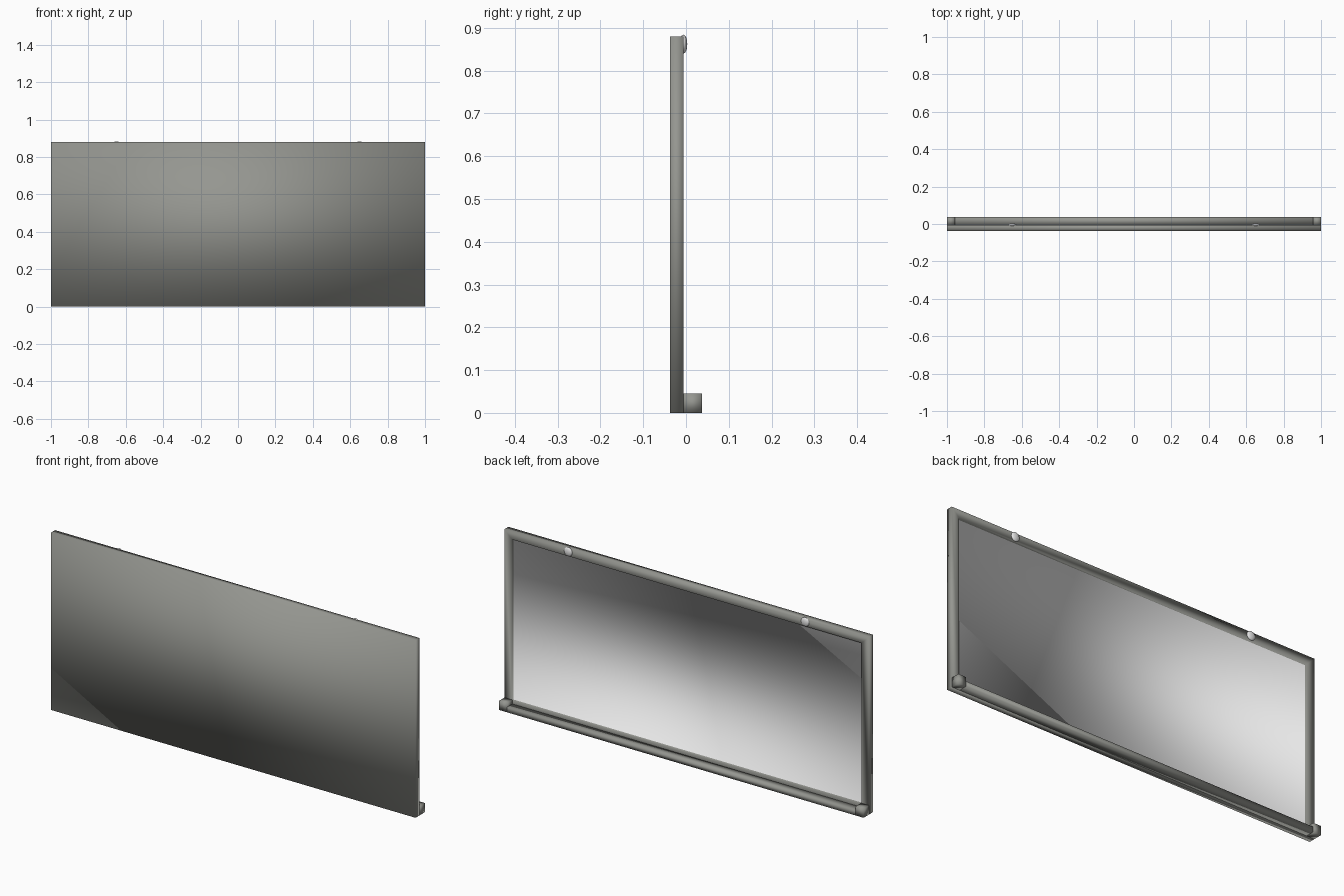
import bpy, bmesh, math

if "Cube" in bpy.data.objects:
    bpy.data.objects.remove(bpy.data.objects["Cube"])


def material(name, rgb):
    m = bpy.data.materials.new(name)
    m.diffuse_color = (*rgb, 1)
    m.use_nodes = True
    m.node_tree.nodes["Principled BSDF"].inputs["Base Color"].default_value = m.diffuse_color
    return m


GREY = material("frame_grey", (0.30, 0.305, 0.28))
WHITE = material("board_white", (0.80, 0.80, 0.80))


def finish(name, bm, mat):
    bmesh.ops.recalc_face_normals(bm, faces=bm.faces)
    for f in bm.faces:
        f.smooth = True
    me = bpy.data.meshes.new(name)
    bm.to_mesh(me)
    bm.free()
    me.materials.append(mat)
    ob = bpy.data.objects.new(name, me)
    bpy.context.collection.objects.link(ob)
    return ob


def box(name, x, y, z, mat):
    bm = bmesh.new()
    bmesh.ops.create_cube(bm, size=1)
    for v in bm.verts:
        for i, (a, b) in enumerate((x, y, z)):
            v.co[i] = a if v.co[i] < 0 else b
    return finish(name, bm, mat)


H, FRONT, BACK = 0.88, -0.037, -0.006   # board height and thickness
RIM, RECESS = 0.057, 0.014              # frame width, depth of writing surface

# frame: solid slab whose +y face is inset and pushed in; recessed face is white
frame = box("board_frame", (-1, 1), (FRONT, BACK), (0, H), GREY)
frame.data.materials.append(WHITE)
bm = bmesh.new()
bm.from_mesh(frame.data)
face = max(bm.faces, key=lambda f: f.normal.y)
bmesh.ops.inset_region(bm, faces=[face], thickness=RIM)
panel = bmesh.ops.extrude_discrete_faces(bm, faces=[face])["faces"][0]
for v in panel.verts:
    v.co.y -= RECESS
panel.material_index = 1
for f in bm.faces:
    f.smooth = True
bm.to_mesh(frame.data)
bm.free()

# pen tray with a raised stop at each end
box("pen_tray", (-0.957, 0.957), (BACK, 0.037), (0, 0.025), GREY)
for side, name in ((-1, "left"), (1, "right")):
    xs = sorted((side * 0.957, side * 1.0))
    box("tray_end_" + name, xs, (BACK, 0.037), (0, 0.045), GREY)

    # flattened round magnet on the top rail
    bm = bmesh.new()
    bmesh.ops.create_uvsphere(bm, u_segments=24, v_segments=12, radius=1)
    for v in bm.verts:
        v.co = (side * 0.65 + v.co.x * 0.022, BACK + v.co.y * 0.009, 0.862 + v.co.z * 0.022)
    finish("magnet_" + name, bm, WHITE)
